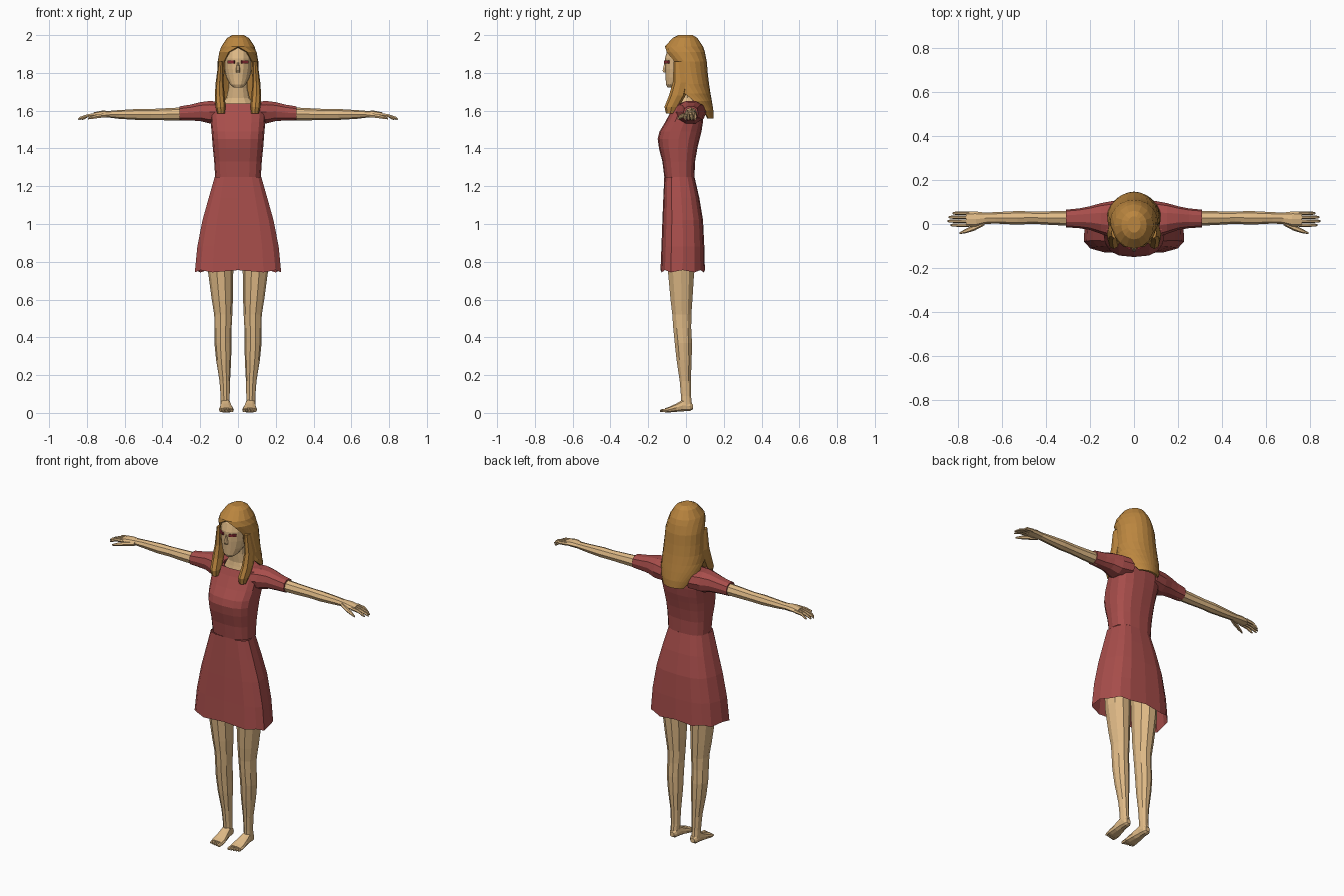
import bpy, bmesh, math
from mathutils import Vector, Matrix


def material(name, rgb):
    m = bpy.data.materials.new(name)
    m.diffuse_color = (*rgb, 1)
    return m


SKIN = material("tan skin", (0.74, 0.49, 0.24))
RED = material("muted red", (0.39, 0.075, 0.07))
HAIR = material("golden brown", (0.50, 0.24, 0.05))
EYE = material("dark red", (0.26, 0.025, 0.035))


def finish(name, bm, mat, mirror=False):
    bmesh.ops.recalc_face_normals(bm, faces=bm.faces)
    me = bpy.data.meshes.new(name)
    bm.to_mesh(me)
    bm.free()
    me.materials.append(mat)
    ob = bpy.data.objects.new(name, me)
    bpy.context.collection.objects.link(ob)
    if mirror:
        mod = ob.modifiers.new("mirror", 'MIRROR')
        mod.use_mirror_merge = False
    return ob


def spow(v, p):
    return math.copysign(abs(v) ** p, v)


def loft(name, mat, axis, rings, n=12, power=1.0, caps=(True, True),
         mirror=False, taper=0.0, hem=0.0):
    """Rings are (position on axis, centre a, centre b, half a, half b, [tilt])
    where a, b are the two other axes in x, y, z order."""
    bm = bmesh.new()
    loops = []
    for i, r in enumerate(rings):
        t, ca, cb, ha, hb = r[:5]
        tilt = r[5] if len(r) > 5 else 0
        loop = []
        for k in range(n):
            ang = 2 * math.pi * k / n
            a, b = spow(math.cos(ang), power), spow(math.sin(ang), power)
            pa, pb = ca + ha * a * (1 - taper * b), cb + hb * b
            pt = t + tilt * hb * b
            if i == 0 and hem:
                pt += hem * (-1) ** k
            co = {'x': (pt, pa, pb), 'y': (pa, pt, pb), 'z': (pa, pb, pt)}[axis]
            loop.append(bm.verts.new(co))
        loops.append(loop)
    for l0, l1 in zip(loops, loops[1:]):
        for k in range(n):
            j = (k + 1) % n
            bm.faces.new((l0[k], l0[j], l1[j], l1[k]))
    if caps[0]:
        bm.faces.new(loops[0])
    if caps[1]:
        bm.faces.new(loops[-1])
    return finish(name, bm, mat, mirror)


def front_back(rows):
    """Turn (z, half width, front y, back y, [tilt]) into loft rings."""
    return [(r[0], 0, (r[2] + r[3]) / 2, r[1], (r[3] - r[2]) / 2, *r[4:]) for r in rows]


# Dress: flared skirt, then bodice up to the scooped neckline
loft("skirt", RED, 'z', front_back([
    (0.75, 0.225, -0.135, 0.10), (0.88, 0.212, -0.13, 0.097),
    (1.02, 0.185, -0.125, 0.09), (1.14, 0.152, -0.12, 0.07),
    (1.25, 0.121, -0.115, 0.045)]),
    n=16, power=0.65, caps=(False, False), taper=0.13, hem=0.006)
loft("bodice", RED, 'z', front_back([
    (1.25, 0.121, -0.115, 0.045), (1.33, 0.126, -0.125, 0.048),
    (1.40, 0.133, -0.143, 0.06), (1.45, 0.137, -0.15, 0.072),
    (1.49, 0.14, -0.14, 0.082), (1.54, 0.145, -0.11, 0.09),
    (1.60, 0.148, -0.078, 0.094), (1.638, 0.135, -0.062, 0.088),
    (1.645, 0.08, -0.052, 0.07, 0.3)]),
    n=16, power=0.75, caps=(False, False))
loft("sleeve", RED, 'x', [
    (0.08, 0.02, 1.592, 0.088, 0.056), (0.15, 0.025, 1.592, 0.07, 0.062),
    (0.20, 0.027, 1.595, 0.054, 0.052), (0.25, 0.026, 1.59, 0.045, 0.044),
    (0.31, 0.025, 1.586, 0.040, 0.038)], n=10, power=0.85, mirror=True)

# Arms and hands
loft("arm", SKIN, 'x', [
    (0.28, 0.026, 1.583, 0.035, 0.035), (0.38, 0.027, 1.581, 0.031, 0.032),
    (0.46, 0.029, 1.58, 0.028, 0.029), (0.53, 0.028, 1.58, 0.031, 0.029),
    (0.63, 0.028, 1.58, 0.026, 0.023), (0.68, 0.026, 1.581, 0.026, 0.018),
    (0.72, 0.022, 1.582, 0.035, 0.018), (0.765, 0.022, 1.578, 0.034, 0.013)],
    n=8, mirror=True)
for i, (y, tip) in enumerate([(-0.005, 0.835), (0.013, 0.848), (0.031, 0.843), (0.049, 0.825)]):
    loft(f"finger_{i + 1}", SKIN, 'x', [
        (0.75, y, 1.579, 0.0085, 0.010), (0.795, y, 1.574, 0.008, 0.009),
        (tip - 0.012, y, 1.561, 0.007, 0.008), (tip, y, 1.554, 0.004, 0.004)],
        n=6, mirror=True)
loft("thumb", SKIN, 'x', [
    (0.68, 0.008, 1.578, 0.014, 0.013), (0.725, -0.016, 1.573, 0.014, 0.012),
    (0.765, -0.032, 1.566, 0.010, 0.010), (0.795, -0.042, 1.558, 0.004, 0.005)],
    n=6, mirror=True)

# Legs, feet and toes
loft("leg", SKIN, 'z', [
    (0.035, 0.068, 0.004, 0.024, 0.030), (0.09, 0.068, 0.0, 0.024, 0.028),
    (0.17, 0.070, -0.004, 0.028, 0.031), (0.28, 0.076, -0.01, 0.040, 0.042),
    (0.37, 0.080, -0.014, 0.045, 0.048), (0.45, 0.079, -0.02, 0.045, 0.050),
    (0.52, 0.078, -0.022, 0.048, 0.053), (0.60, 0.083, -0.024, 0.056, 0.061),
    (0.75, 0.092, -0.026, 0.067, 0.073), (0.95, 0.092, -0.025, 0.072, 0.078)],
    n=10, mirror=True)
loft("foot", SKIN, 'y', [
    (0.036, 0.067, 0.032, 0.014, 0.014), (0.022, 0.067, 0.035, 0.024, 0.025),
    (-0.015, 0.066, 0.040, 0.027, 0.033), (-0.05, 0.064, 0.028, 0.033, 0.023),
    (-0.09, 0.062, 0.017, 0.040, 0.015), (-0.112, 0.062, 0.014, 0.038, 0.011)],
    n=10, power=0.8, mirror=True)
for i in range(5):
    x, tip = 0.033 + 0.0145 * i, -0.138 + 0.003 * i
    w = 0.010 if i == 0 else 0.007
    loft(f"toe_{i + 1}", SKIN, 'y', [
        (-0.10, x, 0.014, w, 0.010), (tip + 0.008, x, 0.012, w, 0.009),
        (tip, x, 0.010, w * 0.6, 0.005)], n=6, mirror=True)

# Neck, head and nose
loft("neck", SKIN, 'z', [
    (1.60, 0, 0.012, 0.10, 0.065), (1.645, 0, 0.012, 0.078, 0.054),
    (1.668, 0, 0.008, 0.062, 0.046), (1.72, 0, 0.0, 0.050, 0.044),
    (1.79, 0, 0.0, 0.050, 0.05)], n=12)
loft("head", SKIN, 'z', [
    (1.722, 0, -0.076, 0.022, 0.022), (1.738, 0, -0.066, 0.042, 0.040),
    (1.775, 0, -0.038, 0.062, 0.070), (1.82, 0, -0.022, 0.073, 0.089),
    (1.875, 0, -0.013, 0.078, 0.099), (1.92, 0, -0.006, 0.073, 0.093),
    (1.96, 0, 0.0, 0.048, 0.066)], n=16)
loft("nose", SKIN, 'z', [
    (1.802, 0, -0.108, 0.010, 0.012), (1.812, 0, -0.111, 0.012, 0.015),
    (1.855, 0, -0.108, 0.005, 0.007)], n=6)

# Eyes: thin plates following the face
bm = bmesh.new()
mat = (Matrix.Translation((0.036, -0.1015, 1.858)) @ Matrix.Rotation(math.radians(32), 4, 'Z')
       @ Matrix.Diagonal((0.042, 0.009, 0.014, 1)))
bmesh.ops.create_cube(bm, size=1, matrix=mat)
finish("eye", bm, EYE, mirror=True)

# Hair shell: rows (z, half width, front y, back y, face opening half angle)
rows = [(2.0, 0.03, -0.04, 0.035, 0), (1.985, 0.058, -0.07, 0.06, 0),
        (1.94, 0.088, -0.112, 0.09, 0), (1.91, 0.099, -0.116, 0.10, 30),
        (1.86, 0.108, -0.09, 0.11, 44), (1.80, 0.111, -0.085, 0.115, 47),
        (1.74, 0.116, -0.085, 0.122, 55), (1.69, 0.121, -0.085, 0.13, 75),
        (1.65, 0.123, -0.08, 0.137, 98), (1.60, 0.115, -0.07, 0.145, 122),
        (1.558, 0.10, -0.06, 0.147, 138)]
SEG = 16
bm = bmesh.new()
grid = []
for z, hx, yf, yb, gap in rows:
    line = []
    for k in range(SEG + 1):
        a = math.radians(gap + (360 - 2 * gap) * k / SEG)
        line.append(bm.verts.new((hx * math.sin(a),
                                  (yf + yb) / 2 - (yb - yf) / 2 * math.cos(a), z)))
    grid.append(line)
for r0, r1 in zip(grid, grid[1:]):
    for k in range(SEG):
        bm.faces.new((r0[k], r0[k + 1], r1[k + 1], r1[k]))
bm.faces.new(grid[0][:-1])
bmesh.ops.remove_doubles(bm, verts=bm.verts, dist=0.0005)
shell = finish("hair_shell", bm, HAIR)
mod = shell.modifiers.new("thickness", 'SOLIDIFY')
mod.thickness = 0.012
mod.offset = -1

# Front locks hanging over the shoulders
loft("hair_lock", HAIR, 'z', [
    (1.585, 0.090, -0.084, 0.020, 0.022), (1.62, 0.092, -0.076, 0.027, 0.038),
    (1.68, 0.097, -0.046, 0.026, 0.044), (1.75, 0.097, -0.028, 0.021, 0.042),
    (1.86, 0.090, -0.04, 0.013, 0.025)], n=8, mirror=True)
